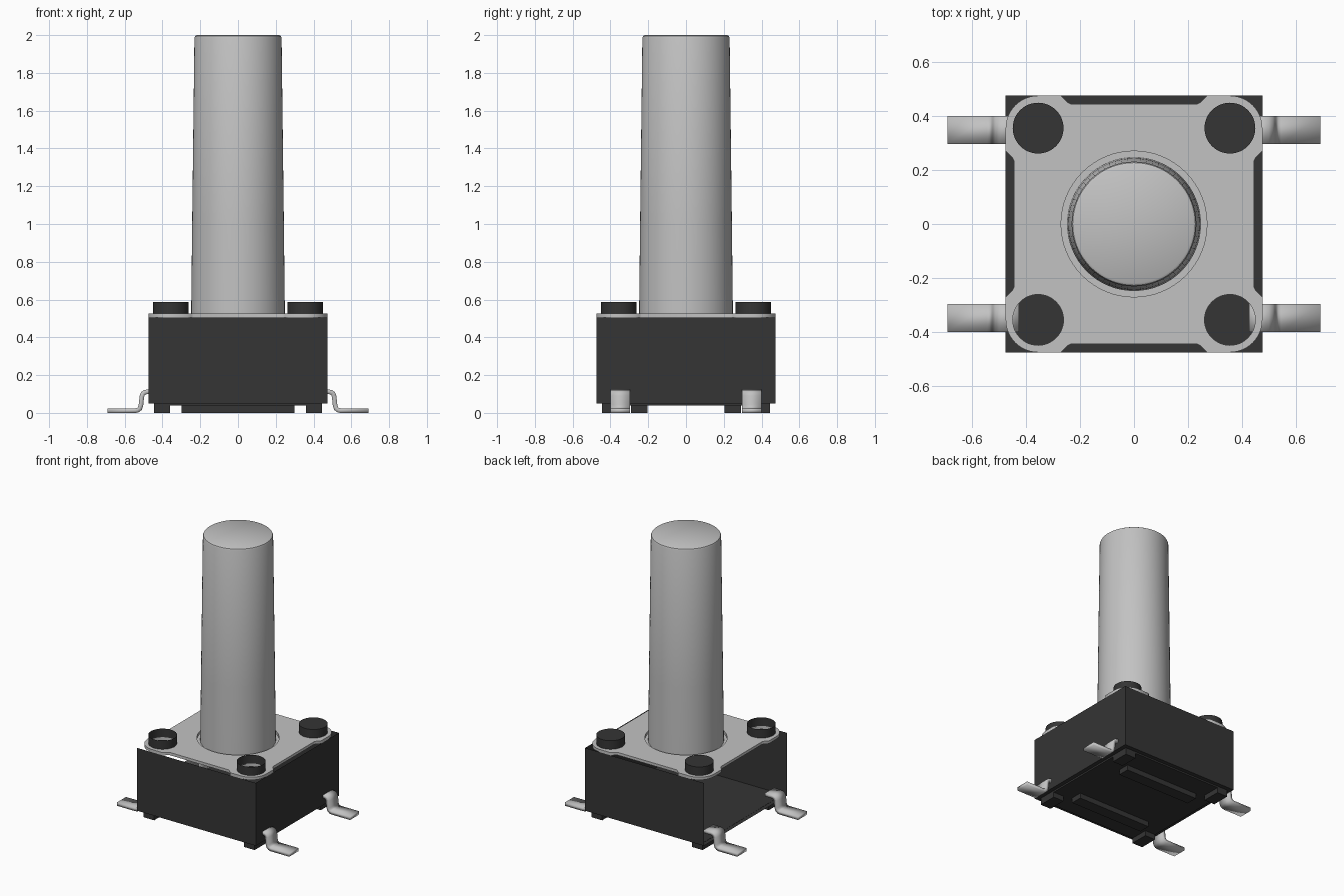
import bpy, bmesh, math

cube = bpy.data.objects.get("Cube")
if cube:
    bpy.data.objects.remove(cube, do_unlink=True)


def material(name, value):
    m = bpy.data.materials.new(name)
    m.use_nodes = True
    col = (value, value, value, 1)
    m.diffuse_color = col
    m.node_tree.nodes["Principled BSDF"].inputs["Base Color"].default_value = col
    return m


DARK = material("black plastic", 0.035)
LIGHT = material("light grey", 0.54)


def finish(name, bm, mat, smooth=False):
    me = bpy.data.meshes.new(name)
    bm.to_mesh(me)
    bm.free()
    ob = bpy.data.objects.new(name, me)
    bpy.context.collection.objects.link(ob)
    me.materials.append(mat)
    if smooth:
        shade(ob)
    return ob


def shade(ob):
    bpy.ops.object.select_all(action='DESELECT')
    ob.select_set(True)
    bpy.context.view_layer.objects.active = ob
    bpy.ops.object.shade_smooth_by_angle(angle=math.radians(35))


def box(name, lo, hi, mat, open_dirs=()):
    """Box between two corners, optionally without the sides facing open_dirs."""
    bm = bmesh.new()
    bmesh.ops.create_cube(bm, size=1)
    bm.normal_update()
    gone = [f for f in bm.faces
            if any(sum(a * b for a, b in zip(f.normal, d)) > 0.9 for d in open_dirs)]
    bmesh.ops.delete(bm, geom=gone, context='FACES')
    for v in bm.verts:
        v.co = [l + (c + 0.5) * (h - l) for c, l, h in zip(v.co, lo, hi)]
    return finish(name, bm, mat)


def lathe(name, profile, mat, centre=(0, 0), steps=64):
    """Spin an (r, z) profile around a vertical axis."""
    bm = bmesh.new()
    vs = [bm.verts.new((r, 0, z)) for r, z in profile]
    es = [bm.edges.new(p) for p in zip(vs, vs[1:])]
    bmesh.ops.spin(bm, geom=vs + es, cent=(0, 0, 0), axis=(0, 0, 1),
                   angle=math.tau, steps=steps, use_duplicate=False)
    bmesh.ops.remove_doubles(bm, verts=bm.verts, dist=1e-5)
    bmesh.ops.recalc_face_normals(bm, faces=bm.faces)
    # Normals must point away from the axis or upwards
    bm.normal_update()
    if sum(f.normal.dot(f.calc_center_median()) for f in bm.faces) < 0:
        bmesh.ops.reverse_faces(bm, faces=bm.faces)
    bmesh.ops.translate(bm, verts=bm.verts, vec=(*centre, 0))
    return finish(name, bm, mat, True)


# Housing: thin hollow shell, open at the top and on one side
H = 0.475
box("housing", (-H, -H, 0.05), (H, H, 0.505), DARK, [(0, 0, 1), (-1, 0, 0)])

# Underside: shallow slab, two long ribs and four corner feet
box("base_slab", (-0.445, -0.445, 0.038), (0.445, 0.445, 0.051), DARK)
for sy, side in ((-1, "front"), (1, "back")):
    ys = sorted((sy * 0.205, sy * 0.29))
    box(side + "_rib", (-0.3, ys[0], 0), (0.3, ys[1], 0.04), DARK)
    for sx, hand in ((-1, "right"), (1, "left")):
        xs = sorted((sx * 0.36, sx * 0.445))
        ys = sorted((sy * 0.31, sy * 0.445))
        box(f"{side}_{hand}_foot", (xs[0], ys[0], 0), (xs[1], ys[1], 0.04), DARK)

# Cover plate: rounded corners, a shallow notch on each side, round holes
P, R = 0.355, 0.094


def circle(cx, cy, r, n=48):
    return [(cx + r * math.cos(math.tau * i / n), cy + r * math.sin(math.tau * i / n))
            for i in range(n)]


corner = [(0.445, 0.235), (0.452, 0.248), (0.475, 0.27)]
for i in range(13):
    a = math.radians(7.5 * i)
    corner.append((P + 0.12 * math.cos(a), P + 0.12 * math.sin(a)))
corner += [(0.27, 0.475), (0.248, 0.452), (0.235, 0.445)]
outline = []
for q in range(4):
    c, s = round(math.cos(q * math.pi / 2)), round(math.sin(q * math.pi / 2))
    outline += [(c * x - s * y, s * x + c * y) for x, y in corner]

loops = [outline, circle(0, 0, 0.27, 64)]
loops += [circle(sx * P, sy * P, R) for sx in (-1, 1) for sy in (-1, 1)]
cu = bpy.data.curves.new("cover_plate", 'CURVE')
cu.dimensions = '2D'
cu.fill_mode = 'BOTH'
cu.extrude = 0.01
for pts in loops:
    sp = cu.splines.new('POLY')
    sp.points.add(len(pts) - 1)
    for p, (x, y) in zip(sp.points, pts):
        p.co = (x, y, 0, 1)
    sp.use_cyclic_u = True
plate = bpy.data.objects.new("cover_plate", cu)
plate.location.z = 0.515
bpy.context.collection.objects.link(plate)
cu.materials.append(LIGHT)

# Tall tapered button with a flange in the plate opening
lathe("button", [(0.27, 0.506), (0.248, 0.506), (0.248, 0.55), (0.243, 1.0),
                 (0.231, 1.985), (0.227, 1.995), (0.219, 2.0), (0, 2.0)], LIGHT)

# Rivets through the plate: solid heads at the back, open rings at the front
for sx, hand in ((-1, "right"), (1, "left")):
    lathe(f"back_{hand}_rivet", [(R, 0.5), (R, 0.587), (0, 0.587)], DARK, (sx * P, P), 48)
    lathe(f"front_{hand}_rivet", [(R, 0.5), (R, 0.587)], DARK, (sx * P, -P), 48)

# Gull-wing legs: bent strips with thickness
path = [(0.425, 0.112), (0.48, 0.112), (0.494, 0.109), (0.504, 0.101), (0.509, 0.088),
        (0.514, 0.04), (0.519, 0.024), (0.529, 0.015), (0.543, 0.012), (0.69, 0.012)]
for sx, hand in ((-1, "right"), (1, "left")):
    for sy, side in ((-1, "front"), (1, "back")):
        bm = bmesh.new()
        rows = [[bm.verts.new((sx * x, sy * 0.348 + w, z)) for w in (-0.052, 0.052)]
                for x, z in path]
        for a, b in zip(rows, rows[1:]):
            bm.faces.new((a[0], b[0], b[1], a[1]) if sx > 0 else (a[1], b[1], b[0], a[0]))
        leg = finish(f"{side}_{hand}_leg", bm, LIGHT, True)
        mod = leg.modifiers.new("thickness", 'SOLIDIFY')
        mod.thickness = 0.024
        mod.offset = 0
        mod.use_even_offset = True
